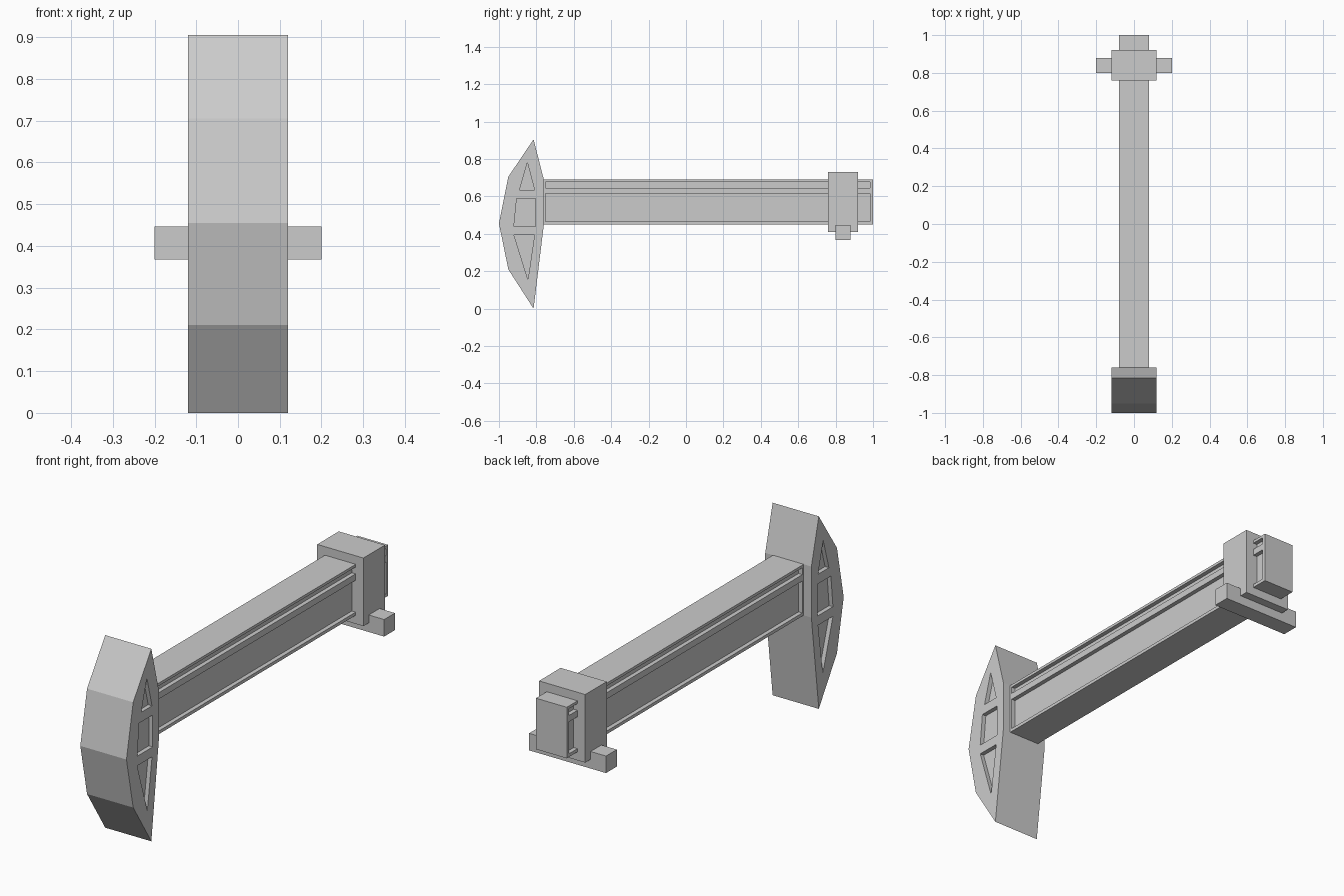
import bpy, bmesh

if "Cube" in bpy.data.objects:
    bpy.data.objects.remove(bpy.data.objects["Cube"])


def prism(name, profile, x0, x1):
    """Extrude a (y, z) profile along x from x0 to x1."""
    bm = bmesh.new()
    face = bm.faces.new([bm.verts.new((x0, y, z)) for y, z in profile])
    ext = bmesh.ops.extrude_face_region(bm, geom=[face])
    verts = [g for g in ext["geom"] if isinstance(g, bmesh.types.BMVert)]
    bmesh.ops.translate(bm, verts=verts, vec=(x1 - x0, 0, 0))
    bmesh.ops.recalc_face_normals(bm, faces=bm.faces[:])
    mesh = bpy.data.meshes.new(name)
    bm.to_mesh(mesh)
    bm.free()
    obj = bpy.data.objects.new(name, mesh)
    bpy.context.collection.objects.link(obj)
    return obj


def rect(y0, y1, z0, z1):
    return [(y0, z0), (y1, z0), (y1, z1), (y0, z1)]


def recess(obj, profiles, half, depth=0.02):
    """Sink pockets into both side faces of a part."""
    bpy.context.view_layer.objects.active = obj
    for profile in profiles:
        for side in (-1, 1):
            cutter = prism("pocket_cutter", profile,
                           side * (half - depth), side * (half + 0.1))
            cutter.hide_render = True
            mod = obj.modifiers.new("pocket", "BOOLEAN")
            mod.operation = "DIFFERENCE"
            mod.solver = "EXACT"
            mod.object = cutter
            bpy.ops.object.modifier_apply(modifier=mod.name)
            bpy.data.objects.remove(cutter)


# Faceted head with three pockets on each side
head = prism("head", [(-1, 0.455), (-0.95, 0.705), (-0.815, 0.905), (-0.76, 0.69),
                      (-0.76, 0.45), (-0.815, 0), (-0.95, 0.21)], -0.12, 0.12)
recess(head, [
    [(-0.848, 0.78), (-0.81, 0.635), (-0.89, 0.635)],
    [(-0.905, 0.59), (-0.805, 0.59), (-0.805, 0.44), (-0.92, 0.44)],
    [(-0.92, 0.395), (-0.81, 0.395), (-0.845, 0.155)],
], 0.12)

# Long beam with a narrow and a wide groove on each side
beam = prism("beam", rect(-0.765, 1, 0.45, 0.69), -0.08, 0.08)
recess(beam, [rect(-0.75, 0.985, 0.645, 0.677),
              rect(-0.75, 0.985, 0.465, 0.615)], 0.08)

# Collar around the rear of the beam, and the cross bar under it
prism("collar", rect(0.76, 0.92, 0.41, 0.73), -0.12, 0.12)
prism("cross_bar", rect(0.80, 0.88, 0.367, 0.447), -0.2, 0.2)
